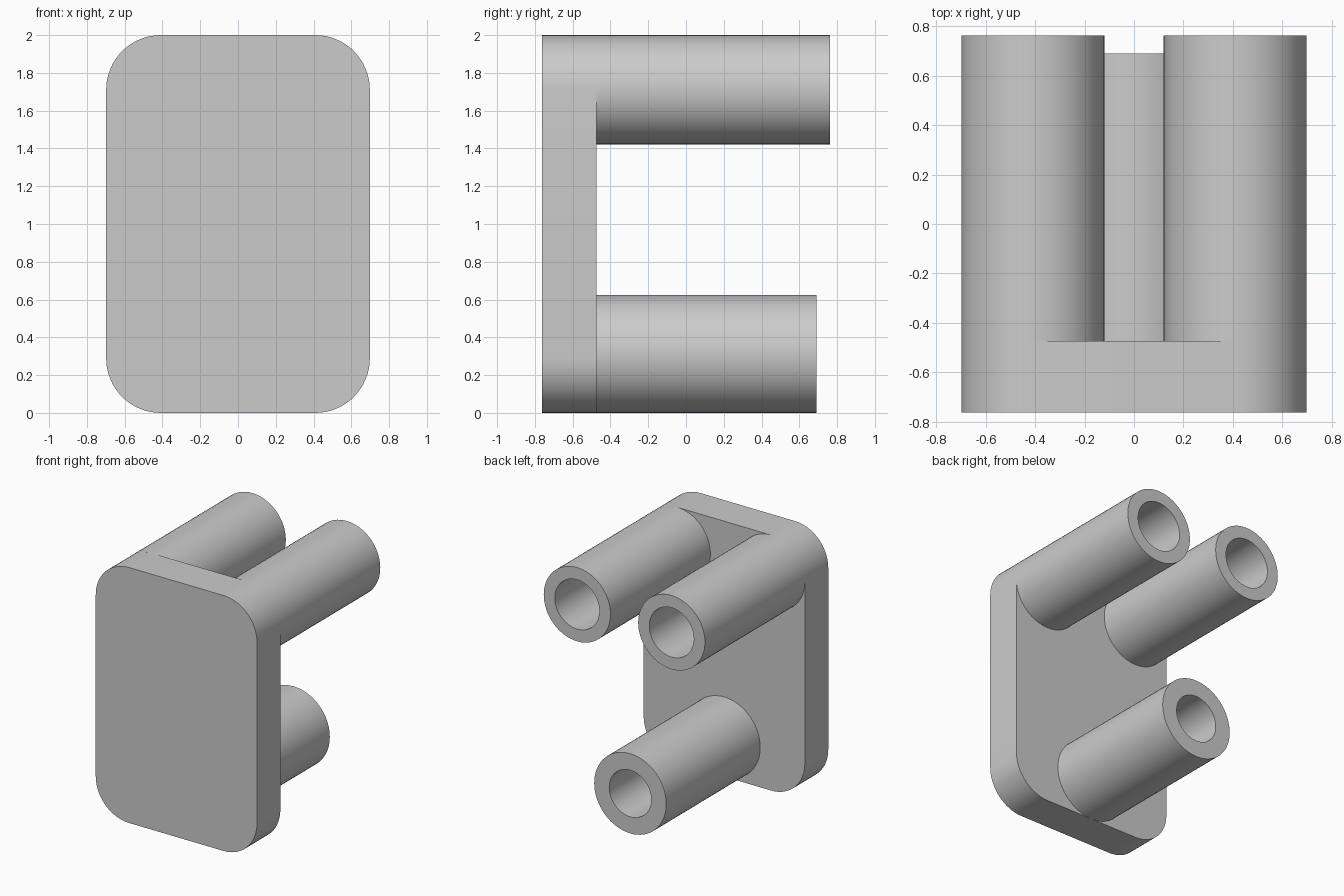
import bpy
import bmesh
from math import cos, sin, pi, radians
from mathutils import Matrix, Vector

cube = bpy.data.objects.get("Cube")
if cube:
    bpy.data.objects.remove(cube, do_unlink=True)

grey = bpy.data.materials.new("plain_grey")
grey.use_nodes = True
colour = (0.6, 0.6, 0.6, 1)
grey.diffuse_color = colour
grey.node_tree.nodes["Principled BSDF"].inputs["Base Color"].default_value = colour

HALF_W, HEIGHT, CORNER = 0.698, 2.0, 0.289
FRONT, BACK = -0.763, -0.473


def finish(bm, name):
    bmesh.ops.recalc_face_normals(bm, faces=bm.faces)
    mesh = bpy.data.meshes.new(name)
    bm.to_mesh(mesh)
    bm.free()
    mesh.materials.append(grey)
    obj = bpy.data.objects.new(name, mesh)
    bpy.context.collection.objects.link(obj)
    bpy.ops.object.select_all(action="DESELECT")
    obj.select_set(True)
    bpy.context.view_layer.objects.active = obj
    bpy.ops.object.shade_smooth_by_angle(angle=radians(30))
    return obj


def rounded_plate(name, steps=16):
    bm = bmesh.new()
    cx, cz = HALF_W - CORNER, HEIGHT / 2 - CORNER
    outline = []
    for i, (sx, sz) in enumerate([(1, 1), (-1, 1), (-1, -1), (1, -1)]):
        for s in range(steps + 1):
            a = (i + s / steps) * pi / 2
            outline.append(bm.verts.new((sx * cx + CORNER * cos(a), FRONT,
                                         HEIGHT / 2 + sz * cz + CORNER * sin(a))))
    face = bm.faces.new(outline)
    extruded = bmesh.ops.extrude_face_region(bm, geom=[face], use_keep_orig=True)
    verts = [v for v in extruded["geom"] if isinstance(v, bmesh.types.BMVert)]
    bmesh.ops.translate(bm, verts=verts, vec=(0, BACK - FRONT, 0))
    return finish(bm, name)


def tube(name, x, z, outer, inner, end):
    # Outer wall, end rim and bore, spun about the tube's axis
    bm = bmesh.new()
    profile = [(outer, BACK), (outer, end), (inner, end), (inner, BACK)]
    verts = [bm.verts.new((x + r, y, z)) for r, y in profile]
    edges = [bm.edges.new(pair) for pair in zip(verts, verts[1:])]
    bmesh.ops.spin(bm, geom=verts + edges, cent=(x, 0, z), axis=(0, 1, 0),
                   angle=2 * pi, steps=64, use_merge=True)
    bmesh.ops.remove_doubles(bm, verts=bm.verts, dist=0.0001)
    return finish(bm, name)


# Plate with rounded corners
rounded_plate("front_plate")

# Two upper tubes flush with the top corners, and a wider, shorter one below
for side, sign in (("left", 1), ("right", -1)):
    tube("upper_tube_" + side, sign * (HALF_W - CORNER), HEIGHT - CORNER, CORNER, 0.193, 0.763)
tube("lower_tube", 0, 0.312, 0.312, 0.182, 0.69)
